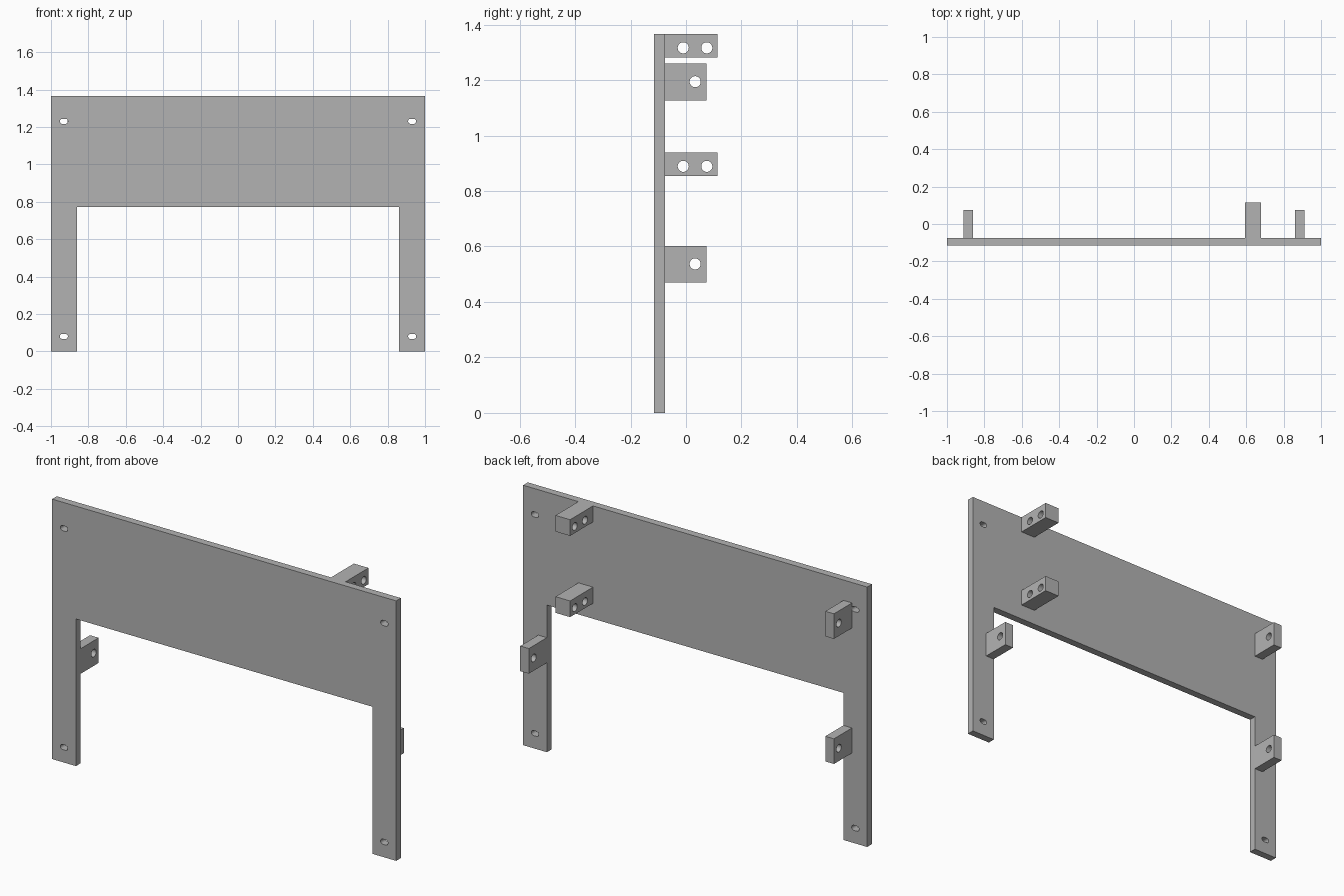
import bpy, bmesh
from math import pi, cos, sin

cube = bpy.data.objects.get("Cube")
if cube:
    bpy.data.objects.remove(cube, do_unlink=True)

grey = bpy.data.materials.new("plain_grey")
grey.use_nodes = True
colour = (0.45, 0.45, 0.45, 1)
grey.diffuse_color = colour
grey.node_tree.nodes["Principled BSDF"].inputs["Base Color"].default_value = colour


def rect(a, b, c, d):
    return [(a, c), (b, c), (b, d), (a, d)]


def hole(u, v, radius, straight=0.0, n=32):
    """Round hole, or a slot when the straight half length is given."""
    pts = []
    for end in (0, 1):
        for i in range(n // 2 + (1 if straight else 0)):
            a = -pi / 2 + pi * end + 2 * pi * i / n
            shift = -straight if end else straight
            pts.append((u + shift + radius * cos(a), v + radius * sin(a)))
    return pts


def extrude_profile(name, loops, thickness, location, rotation):
    """Solid from an outline followed by its hole loops."""
    curve = bpy.data.curves.new(name, 'CURVE')
    curve.dimensions = '2D'
    curve.fill_mode = 'BOTH'
    curve.extrude = thickness / 2
    for loop in loops:
        spline = curve.splines.new('POLY')
        spline.points.add(len(loop) - 1)
        for point, (u, v) in zip(spline.points, loop):
            point.co = (u, v, 0, 1)
        spline.use_cyclic_u = True
    obj = bpy.data.objects.new(name, curve)
    bpy.context.collection.objects.link(obj)
    obj.location, obj.rotation_euler = location, rotation
    bpy.ops.object.select_all(action='DESELECT')
    obj.select_set(True)
    bpy.context.view_layer.objects.active = obj
    bpy.ops.object.convert(target='MESH')
    obj = bpy.context.object
    obj.name = name
    bm = bmesh.new()
    bm.from_mesh(obj.data)
    bmesh.ops.remove_doubles(bm, verts=bm.verts, dist=0.0001)
    bmesh.ops.recalc_face_normals(bm, faces=bm.faces)
    bm.to_mesh(obj.data)
    bm.free()
    obj.data.materials.clear()
    obj.data.materials.append(grey)
    bpy.ops.object.shade_smooth_by_angle(angle=pi / 6)
    return obj


HEIGHT, BACK = 1.366, -0.076
LEG, ARCH = 0.862, 0.773

# Upright panel with two legs and four mounting slots
outline = [(-1, 0), (-LEG, 0), (-LEG, ARCH), (LEG, ARCH),
           (LEG, 0), (1, 0), (1, HEIGHT), (-1, HEIGHT)]
slots = [hole(x, z, 0.0135, 0.008) for x in (-0.931, 0.931) for z in (0.08, 1.23)]
extrude_profile("panel", [outline] + slots, 0.039, (0, -0.0955, 0), (pi / 2, 0, 0))


def bracket(name, x0, x1, depth, z0, z1, holes):
    """Lug standing out behind the panel, drilled from side to side."""
    loops = [rect(BACK, depth, z0, z1)] + [hole(y, z, 0.02) for y, z in holes]
    extrude_profile(name, loops, x1 - x0, ((x0 + x1) / 2, 0, 0), (pi / 2, 0, pi / 2))


# Single-hole tabs: two on the right, one on the left leg
for name, x0, z0 in (("right_upper_tab", -0.912, 1.127),
                     ("right_lower_tab", -0.912, 0.47),
                     ("left_lower_tab", LEG, 0.47)):
    bracket(name, x0, x0 + 0.05, 0.074, z0, z0 + 0.132, [(0.033, z0 + 0.067)])

# Two-hole blocks, the upper one flush with the panel top
for name, top in (("upper_block", HEIGHT), ("lower_block", 0.939)):
    z = top - 0.05
    bracket(name, 0.594, 0.679, 0.114, top - 0.085, top, [(-0.01, z + 0.015 - 0.015), (0.075, z)])
